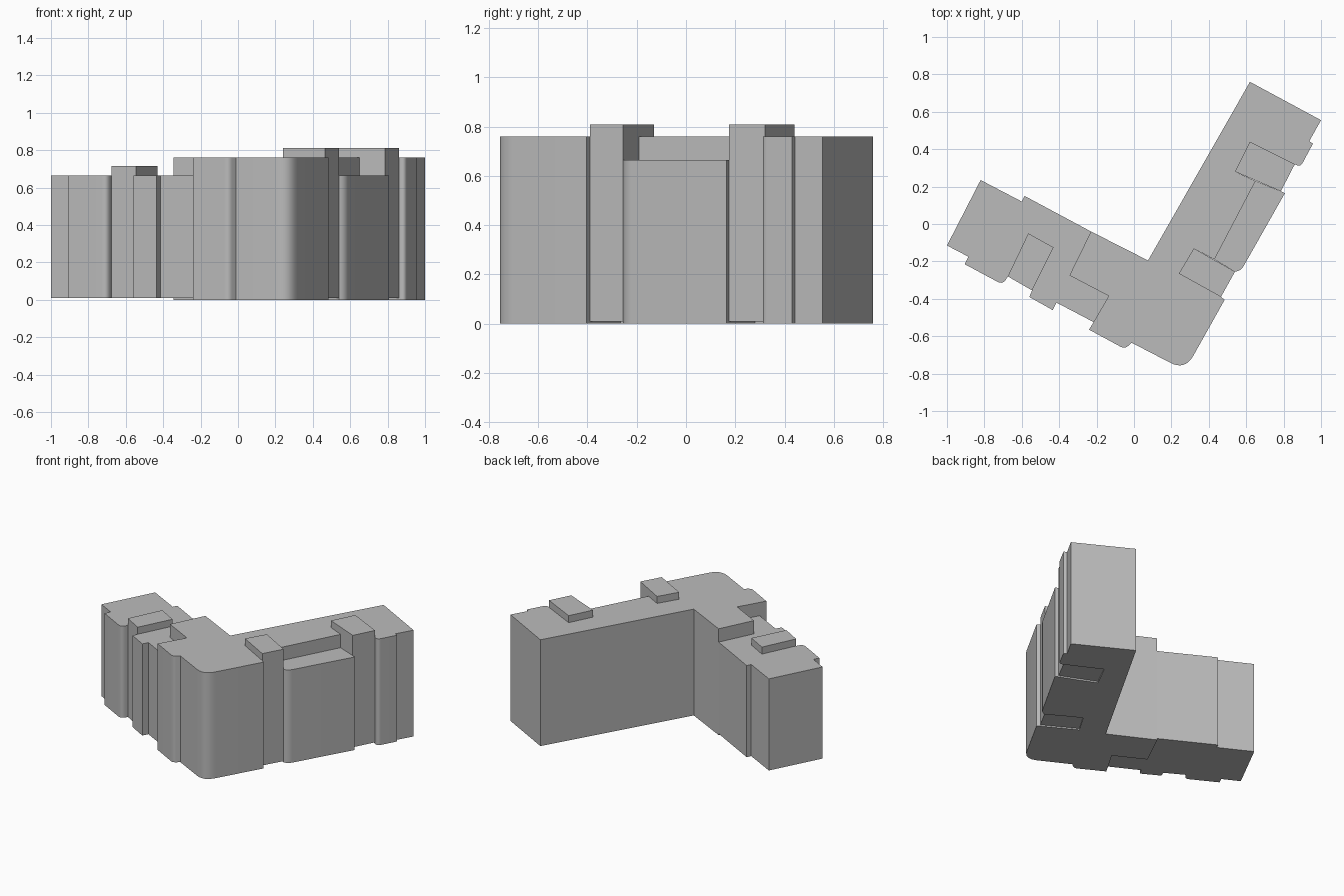
import bpy, bmesh
from mathutils import Vector

cube = bpy.data.objects.get("Cube")
if cube:
    bpy.data.objects.remove(cube, do_unlink=True)

grey = bpy.data.materials.new("plain grey")
grey.use_nodes = True
colour = (0.5, 0.5, 0.5, 1)
grey.diffuse_color = colour
grey.node_tree.nodes["Principled BSDF"].inputs["Base Color"].default_value = colour


def fillet(points, steps=8):
    """Round the corners whose third value gives a cut-back distance."""
    flat = [Vector(p[:2]) for p in points]
    out = []
    for i, p in enumerate(points):
        corner = flat[i]
        if len(p) == 2:
            out.append(corner)
            continue
        a = corner + (flat[i - 1] - corner).normalized() * p[2]
        b = corner + (flat[(i + 1) % len(flat)] - corner).normalized() * p[2]
        for k in range(steps + 1):
            t = k / steps
            out.append(a * (1 - t) ** 2 + corner * 2 * t * (1 - t) + b * t ** 2)
    return out


def block(name, points, bottom, top):
    """Extrude a plan outline into a solid block."""
    bm = bmesh.new()
    base = bm.faces.new([bm.verts.new((p.x, p.y, bottom)) for p in fillet(points)])
    lid = bmesh.ops.extrude_face_region(bm, geom=[base], use_keep_orig=True)["geom"]
    for v in lid:
        if isinstance(v, bmesh.types.BMVert):
            v.co.z = top
    bmesh.ops.recalc_face_normals(bm, faces=bm.faces)
    mesh = bpy.data.meshes.new(name)
    bm.to_mesh(mesh)
    bm.free()
    mesh.materials.append(grey)
    ob = bpy.data.objects.new(name, mesh)
    bpy.context.collection.objects.link(ob)
    bpy.ops.object.select_all(action="DESELECT")
    ob.select_set(True)
    bpy.context.view_layer.objects.active = ob
    bpy.ops.object.shade_smooth_by_angle()


ROOF, LOW_ROOF, GAP = 0.76, 0.665, 0.01

# Stair towers, listed as inner front, outer front, outer back, inner back
front_tower = [(0.24, -0.265), (0.465, -0.39), (0.54, -0.255), (0.32, -0.13)]
back_tower = [(0.54, 0.28), (0.785, 0.175), (0.86, 0.32), (0.62, 0.44)]
left_tower = [(-0.675, -0.28), (-0.545, -0.355), (-0.43, -0.125), (-0.565, -0.05)]
block("front_stair_tower", front_tower, GAP, 0.81)
block("back_stair_tower", back_tower, GAP, 0.81)
block("left_stair_tower", left_tower, GAP, 0.715)

# Tall corner body and long wing, notched around the two towers
block("main_body", [
    (0.075, -0.195), (-0.23, -0.04), (-0.345, -0.275), (-0.135, -0.385),
    (-0.24, -0.565), (-0.05, -0.668, 0.025), (-0.012, -0.635),
    (0.273, -0.783, 0.09), (0.485, -0.405), front_tower[1], front_tower[0],
    front_tower[3], (0.43, -0.19), (0.65, 0.23), back_tower[0], back_tower[3],
    back_tower[2], (0.89, 0.305, 0.025), (0.957, 0.43), (0.937, 0.443),
    (1.0, 0.555), (0.62, 0.76)], 0, ROOF)

# Lower bay between the towers
block("low_bay", [
    (0.43, -0.19), (0.54, -0.255), (0.572, -0.25, 0.03),
    (0.807, 0.165), (0.785, 0.175), (0.65, 0.23)], 0, LOW_ROOF)

# Lower left wing with its stepped front
block("left_wing", [
    (-0.82, 0.235), (-1.0, -0.115), (-0.885, -0.175), (-0.905, -0.215),
    (-0.70, -0.325, 0.035), (-0.675, -0.28), (-0.545, -0.355),
    (-0.56, -0.39), (-0.435, -0.46), (-0.415, -0.42),
    (-0.345, -0.275), (-0.23, -0.04), (-0.585, 0.15), (-0.60, 0.12)],
    GAP, LOW_ROOF)

# Terrace block tucked between the wing and the corner body
block("terrace_block", [
    (-0.345, -0.275), (-0.415, -0.42), (-0.215, -0.525), (-0.135, -0.385)],
    GAP, LOW_ROOF)
